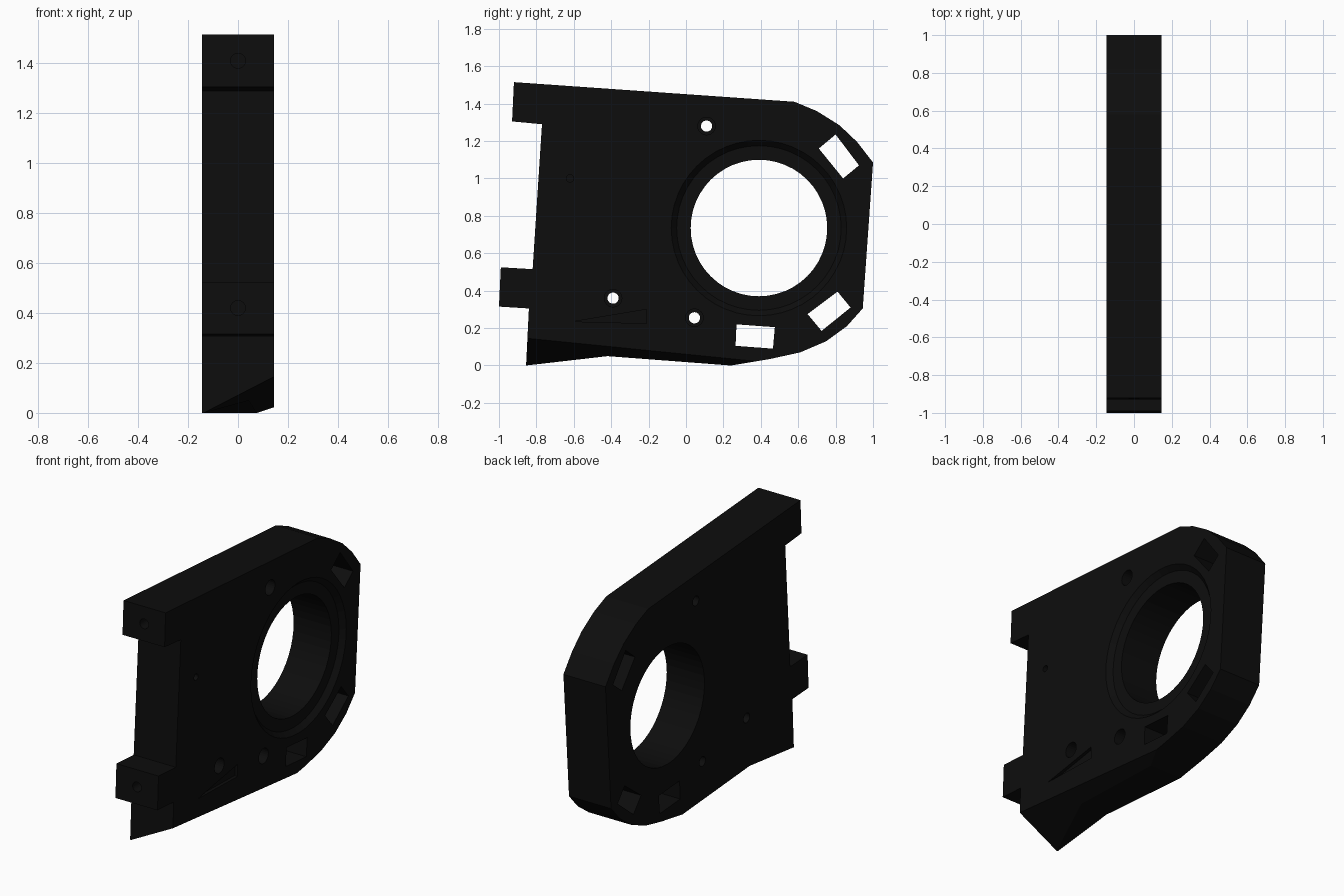
import bpy
import bmesh
from math import pi, cos, sin
from mathutils import Vector, Matrix

cube = bpy.data.objects.get("Cube")
if cube:
    bpy.data.objects.remove(cube, do_unlink=True)

HALF = 0.145  # half of the plate thickness

black = bpy.data.materials.new("matte black")
black.use_nodes = True
black.diffuse_color = (0.004, 0.004, 0.004, 1)
black.node_tree.nodes["Principled BSDF"].inputs["Base Color"].default_value = (0.004, 0.004, 0.004, 1)


def to_object(name, bm):
    bmesh.ops.recalc_face_normals(bm, faces=bm.faces)
    mesh = bpy.data.meshes.new(name)
    bm.to_mesh(mesh)
    bm.free()
    obj = bpy.data.objects.new(name, mesh)
    mesh.materials.append(black)
    bpy.context.collection.objects.link(obj)
    return obj


def prism(points, x0, x1):
    """Extrude a (y, z) outline along x."""
    bm = bmesh.new()
    face = bm.faces.new([bm.verts.new((x0, y, z)) for y, z in points])
    new = bmesh.ops.extrude_face_region(bm, geom=[face])["geom"]
    bmesh.ops.translate(bm, vec=(x1 - x0, 0, 0),
                        verts=[v for v in new if isinstance(v, bmesh.types.BMVert)])
    return bm


def drill(y, z, r0, r1, x0, x1, sides=32):
    """Round cutter along x, radius r0 at x0 and r1 at x1."""
    bm = bmesh.new()
    place = Matrix.Translation(((x0 + x1) / 2, y, z)) @ Matrix.Rotation(pi / 2, 4, 'Y')
    bmesh.ops.create_cone(bm, cap_ends=True, segments=sides, radius1=r0,
                          radius2=r1, depth=x1 - x0, matrix=place)
    return bm


def cut(target, bm):
    cutter = to_object("cutter", bm)
    cutter.hide_render = True
    mod = target.modifiers.new("cut", 'BOOLEAN')
    mod.operation = 'DIFFERENCE'
    mod.solver = 'EXACT'
    mod.object = cutter
    bpy.context.view_layer.objects.active = target
    bpy.ops.object.modifier_apply(modifier=mod.name)
    bpy.data.objects.remove(cutter, do_unlink=True)


# Plate with two front tabs
outline = [(-0.92, 1.515), (0.58, 1.41), (0.70, 1.36), (0.82, 1.285), (0.915, 1.195),
           (1, 1.085), (0.945, 0.305), (0.86, 0.21), (0.75, 0.13), (0.61, 0.07),
           (0.45, 0.035), (0.24, 0), (-0.42, 0.05), (-0.855, 0), (-0.84, 0.305),
           (-1, 0.315), (-0.99, 0.525), (-0.82, 0.515), (-0.77, 1.29), (-0.93, 1.305)]
bm = prism(outline, -HALF, HALF)

# Sloping chamfer along the lower left edge
normal = Vector((2 * HALF, 0, 0.15)).cross(Vector((0, 1.095, -0.11)))
res = bmesh.ops.bisect_plane(bm, geom=bm.verts[:] + bm.edges[:] + bm.faces[:],
                             plane_co=(-HALF, -0.855, -0.004), plane_no=normal, clear_inner=True)
bmesh.ops.edgenet_fill(bm, edges=[e for e in res["geom_cut"] if isinstance(e, bmesh.types.BMEdge)])
plate = to_object("mounting_plate", bm)

# Large bore with a bevelled shallow seat
cut(plate, drill(0.39, 0.735, 0.365, 0.365, -0.3, 0.3, 48))
cut(plate, drill(0.39, 0.735, 0.44, 0.47, HALF - 0.03, HALF + 0.001, 48))

# Bolt holes with wider mouths
for y, z in [(0.11, 1.28), (-0.39, 0.36), (0.045, 0.255)]:
    cut(plate, drill(y, z, 0.03, 0.03, -0.3, 0.3, 24))
    cut(plate, drill(y, z, 0.047, 0.047, HALF - 0.1, HALF + 0.1, 24))

# Rectangular windows
for window in ([(0.27, 0.22), (0.475, 0.205), (0.465, 0.09), (0.265, 0.105)],
               [(0.65, 0.275), (0.81, 0.395), (0.88, 0.31), (0.725, 0.185)],
               [(0.71, 1.16), (0.80, 1.235), (0.925, 1.07), (0.84, 1.0)]):
    cut(plate, prism(window, -0.3, 0.3))

# Shallow tapered slot and small blind hole on the left face
cut(plate, prism([(-0.6, 0.235), (-0.21, 0.3), (-0.21, 0.225)], HALF - 0.02, HALF + 0.1))
cut(plate, drill(-0.62, 1.0, 0.02, 0.02, HALF - 0.05, HALF + 0.1, 16))

# Screw holes in the front tabs
for y, z in [(-0.925, 1.41), (-0.995, 0.42)]:
    bm = bmesh.new()
    bmesh.ops.create_cone(bm, cap_ends=True, segments=24, radius1=0.03, radius2=0.03, depth=0.2,
                          matrix=Matrix.Translation((0, y, z)) @ Matrix.Rotation(pi / 2, 4, 'X'))
    cut(plate, bm)
